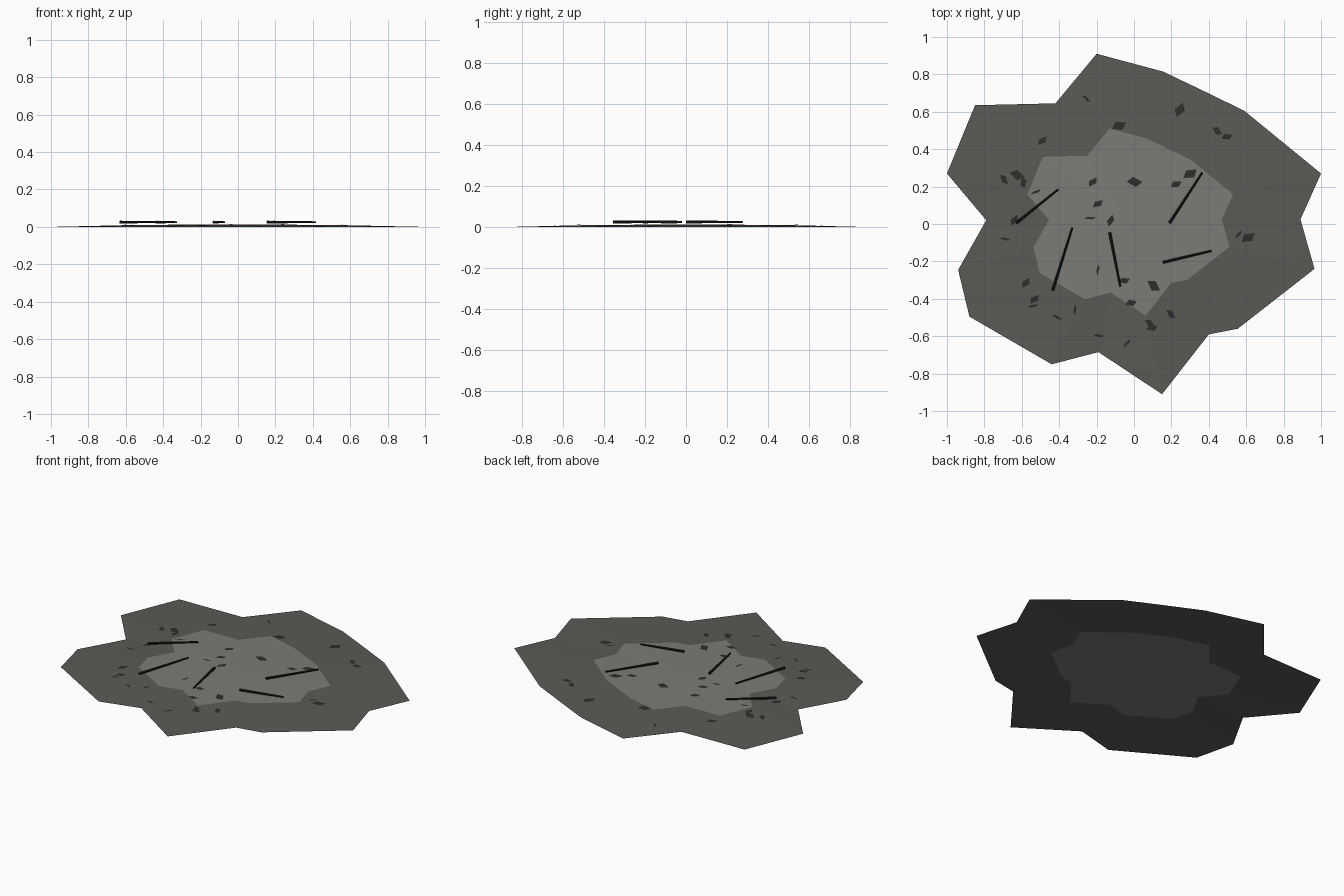
import bpy, bmesh, math
from mathutils import Vector, Matrix
from mathutils.bvhtree import BVHTree

if "Cube" in bpy.data.objects:
    bpy.data.objects.remove(bpy.data.objects["Cube"])


def material(name, rgb):
    m = bpy.data.materials.new(name)
    m.diffuse_color = (*rgb, 1)
    m.use_nodes = True
    m.node_tree.nodes["Principled BSDF"].inputs["Base Color"].default_value = m.diffuse_color
    return m


def add_object(name, bm, mat):
    me = bpy.data.meshes.new(name)
    bm.to_mesh(me)
    bm.free()
    me.materials.append(mat)
    ob = bpy.data.objects.new(name, me)
    bpy.context.collection.objects.link(ob)
    return ob


ash_dark = material("dark_ash", (0.105, 0.102, 0.093))
ash_pale = material("pale_ash", (0.205, 0.198, 0.182))
char = material("char", (0.028, 0.027, 0.024))
soot = material("soot", (0.010, 0.010, 0.009))

# Ragged outline, counted clockwise from the top
outline = [(-.20, .91), (.155, .815), (.375, .71), (.59, .605), (1, .27), (.89, .025),
           (.965, -.24), (.555, -.56), (.40, -.59), (.15, -.91), (-.19, -.685),
           (-.44, -.75), (-.88, -.495), (-.94, -.245), (-.79, .02), (-1, .27),
           (-.85, .635), (-.42, .645)]
outline.reverse()
n = len(outline)
inner = [(x * .55 - .02, y * .55 + .01) for x, y in outline]
INNER_Z, MID_Z = .010, .014

# Outer ash ring, sloping gently up to the pale patch
bm = bmesh.new()
rim = [bm.verts.new((x, y, 0)) for x, y in outline]
lip = [bm.verts.new((x, y, INNER_Z)) for x, y in inner]
for i in range(n):
    j = (i + 1) % n
    bm.faces.new((rim[i], rim[j], lip[j], lip[i]))
trees = [BVHTree.FromBMesh(bm)]
add_object("outer_ash", bm, ash_dark)

# Pale inner patch, a low fan
bm = bmesh.new()
lip = [bm.verts.new((x, y, INNER_Z)) for x, y in inner]
mid = bm.verts.new((-.044, .022, MID_Z))
for i in range(n):
    bm.faces.new((lip[i], lip[(i + 1) % n], mid))
trees.append(BVHTree.FromBMesh(bm))
add_object("inner_ash", bm, ash_pale)


def ground(x, y):
    hits = [t.ray_cast(Vector((x, y, 1)), Vector((0, 0, -1)))[0] for t in trees]
    return max([h.z for h in hits if h] or [0])


# Charred flakes: (x, y, angle), grouped by length and width
large = [(.245, .61, 50), (-.08, .525, 5), (-.625, .262, -35), (.003, .225, -20),
         (.30, .268, 15), (.61, -.073, 15), (.105, -.33, -55)]
medium = [(-.49, .445, 30), (.445, .498, -50), (.497, .467, 0), (-.695, .238, -65),
          (-.592, .222, 85), (-.22, .225, 35), (-.193, .108, 20), (-.125, .018, 55),
          (.225, .213, 10), (-.64, .02, 45), (-.053, -.303, 0), (-.016, -.422, 0),
          (-.578, -.315, 40), (-.532, -.402, 30), (.085, -.532, -50), (.096, -.555, 0),
          (.197, -.482, -60)]
sliver = [(-.255, .67, -45), (-.524, .172, 20), (-.235, .032, 0), (-.69, -.08, -10),
          (.56, -.055, 45), (-.193, -.245, 80), (-.54, -.438, 10), (-.412, -.498, -30),
          (-.315, -.458, 80), (-.187, -.597, -10), (-.037, -.637, 45)]

bm = bmesh.new()
for group, length, width in ((large, .08, .046), (medium, .062, .032), (sliver, .06, .014)):
    for x, y, deg in group:
        turn = Matrix.Rotation(math.radians(deg), 2)
        quad = []
        for u, v in ((-.5, -.3), (.2, -.5), (.5, .3), (-.2, .5)):
            p = turn @ Vector((u * length, v * width))
            px, py = x + p.x, y + p.y
            quad.append(bm.verts.new((px, py, ground(px, py) + .003)))
        bm.faces.new(quad)
add_object("char_flakes", bm, char)

# Burnt sticks: tapered, thick end first
sticks = [((-.63, .005), (-.405, .185)), ((-.435, -.355), (-.33, -.02)),
          ((-.13, -.045), (-.073, -.335)), ((.19, .005), (.365, .275)),
          ((.155, -.205), (.415, -.143))]
for k, (a, b) in enumerate(sticks):
    a, b = Vector((*a, .025)), Vector((*b, .025))
    d = b - a
    place = Matrix.Translation((a + b) / 2) @ d.to_track_quat('Z', 'Y').to_matrix().to_4x4()
    bm = bmesh.new()
    bmesh.ops.create_cone(bm, cap_ends=True, segments=5, radius1=.008, radius2=.005,
                          depth=d.length, matrix=place)
    add_object(f"burnt_stick_{k + 1}", bm, soot)
